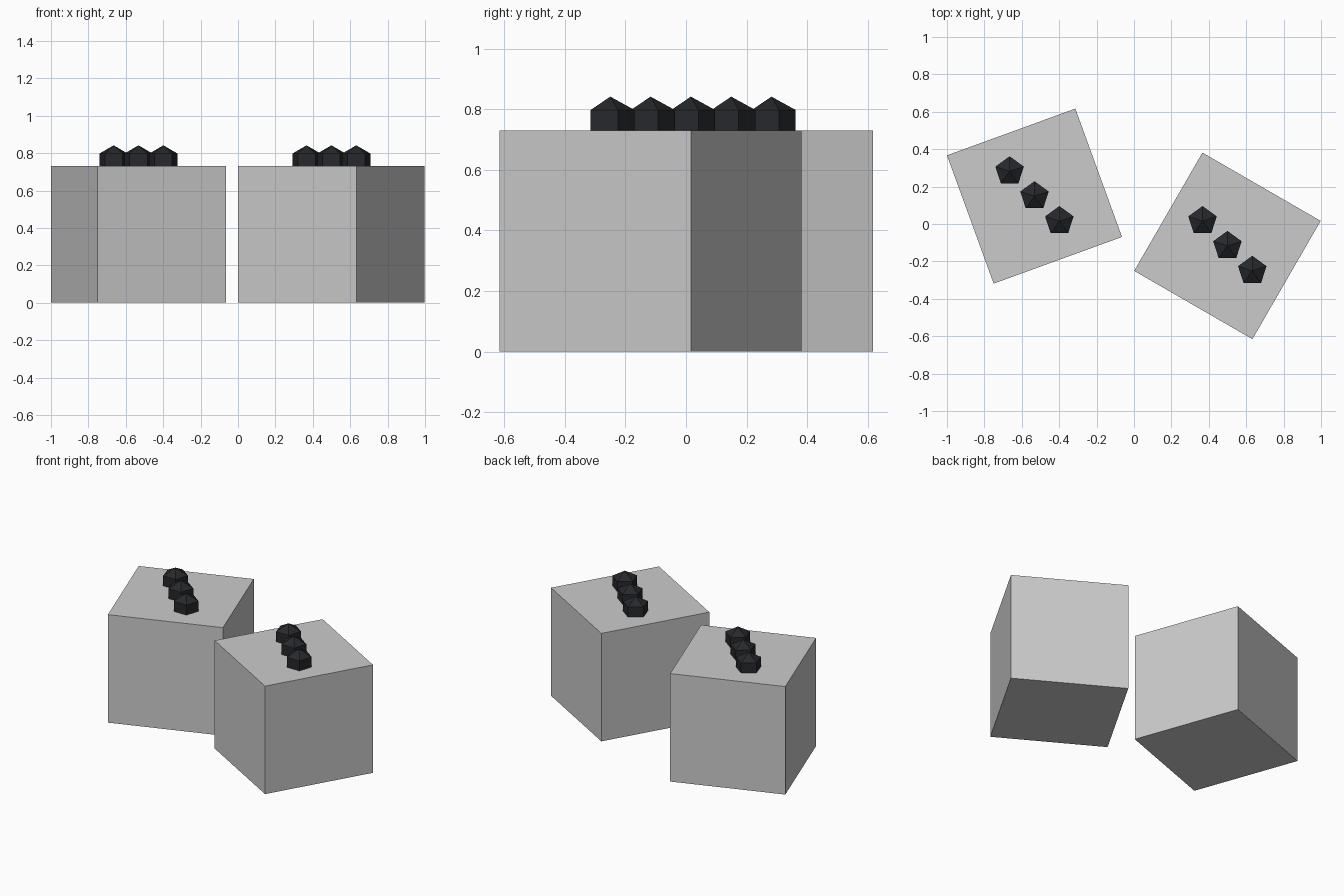
import bpy, bmesh
from math import radians, sin, cos, tau
from mathutils import Matrix

if "Cube" in bpy.data.objects:
    bpy.data.objects.remove(bpy.data.objects["Cube"])

SIDE = 0.73        # cube edge length
STEP = 0.133       # pip spacing along the diagonal

dark = bpy.data.materials.new("dark_pip")
dark.diffuse_color = (0.02, 0.021, 0.025, 1)
dark.use_nodes = True
dark.node_tree.nodes["Principled BSDF"].inputs["Base Color"].default_value = dark.diffuse_color


def finish(name, bm, location, material=None):
    bmesh.ops.recalc_face_normals(bm, faces=bm.faces)
    mesh = bpy.data.meshes.new(name)
    bm.to_mesh(mesh)
    bm.free()
    obj = bpy.data.objects.new(name, mesh)
    obj.location = location
    if material:
        mesh.materials.append(material)
    bpy.context.collection.objects.link(obj)
    return obj


def cube(name, x, y, angle):
    bm = bmesh.new()
    bmesh.ops.create_cube(bm, size=SIDE, matrix=Matrix.Rotation(radians(angle), 4, 'Z'))
    return finish(name, bm, (x, y, SIDE / 2))


def pip(name, x, y):
    # five-sided low-poly ball, one corner pointing to +y, half sunk in the cube
    r, half, tip = 0.08, 0.044, 0.088
    bm = bmesh.new()
    rings = [[bm.verts.new((-r * sin(tau * i / 5), r * cos(tau * i / 5), z))
              for i in range(5)] for z in (-half, half)]
    low, high = bm.verts.new((0, 0, -tip)), bm.verts.new((0, 0, tip))
    for i in range(5):
        j = (i + 1) % 5
        bm.faces.new((rings[0][i], rings[0][j], rings[1][j], rings[1][i]))
        bm.faces.new((rings[1][i], rings[1][j], high))
        bm.faces.new((rings[0][j], rings[0][i], low))
    return finish(name, bm, (x, y, SIDE + 0.0235), dark)


# two turned cubes, each with a diagonal row of three pips on top
for side, x, y, angle in (("left", -0.532, 0.149, 20), ("right", 0.4995, -0.117, -30)):
    cube(side + "_cube", x, y, angle)
    for k in (-1, 0, 1):
        pip(f"{side}_pip_{k + 2}", x + k * STEP, y - k * STEP)
